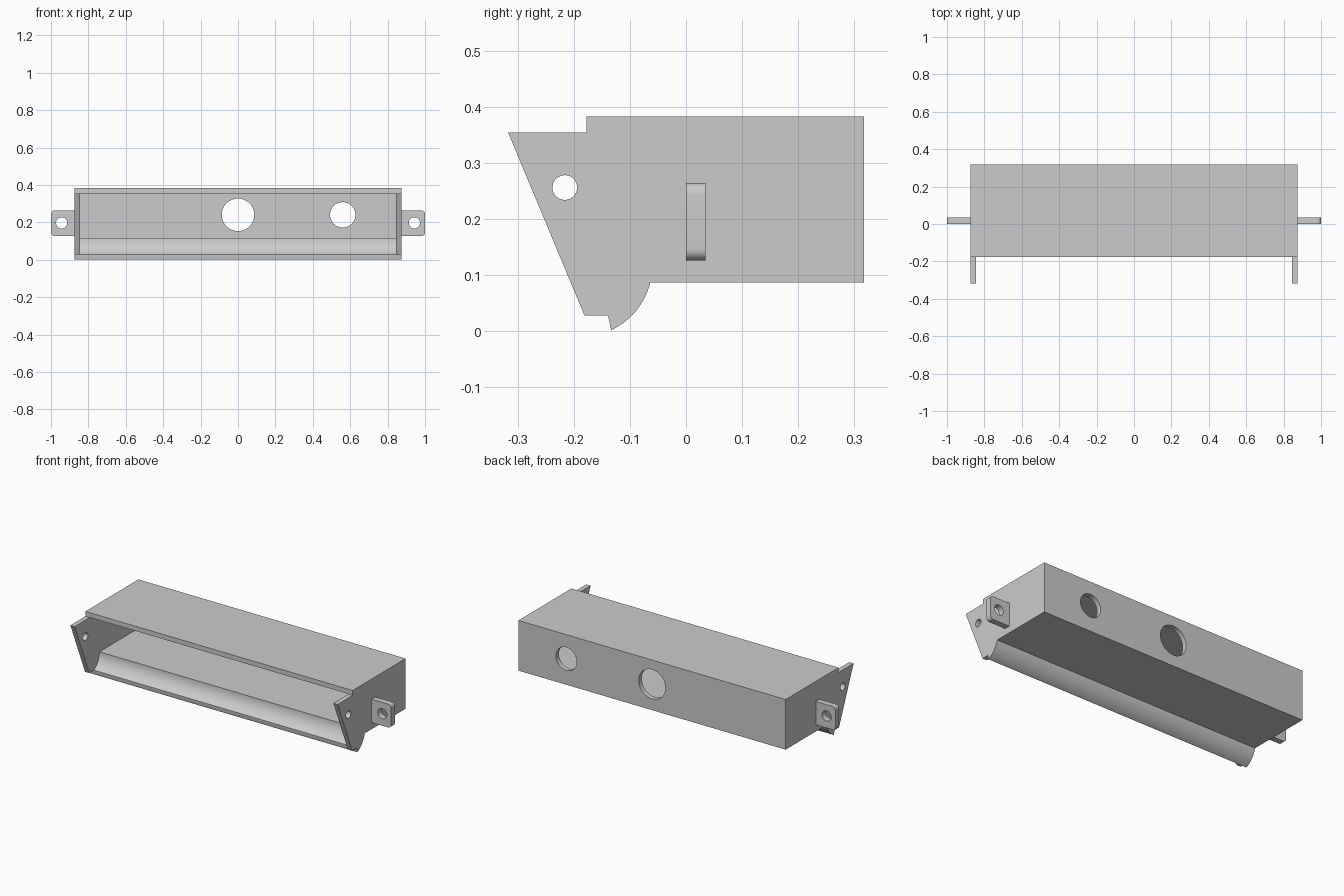
import bpy, bmesh
from math import sin, cos, radians, pi
from mathutils import Vector

cube = bpy.data.objects.get("Cube")
if cube:
    bpy.data.objects.remove(cube)

grey = bpy.data.materials.new("plain grey")
grey.use_nodes = True
grey.diffuse_color = (0.6, 0.6, 0.6, 1)
grey.node_tree.nodes["Principled BSDF"].inputs["Base Color"].default_value = (0.6, 0.6, 0.6, 1)


def arc(cx, cy, r, start, end, steps=16):
    """Points on an arc, angles in degrees."""
    angles = [radians(start + (end - start) * i / steps) for i in range(steps + 1)]
    return [(cx + r * cos(a), cy + r * sin(a)) for a in angles]


def circle(cx, cy, r, sides=48):
    return arc(cx, cy, r, 0, 360, sides)[:-1]


def prism(name, profile, axis, lo, hi):
    """Extrude a profile along x (points are y, z) or along y (points are x, z)."""
    def place(p, d):
        return Vector((d, p[0], p[1])) if axis == "x" else Vector((p[0], d, p[1]))
    bm = bmesh.new()
    face = bm.faces.new([bm.verts.new(place(p, lo)) for p in profile])
    moved = bmesh.ops.extrude_face_region(bm, geom=[face])["geom"]
    shift = place((0, 0), hi - lo)
    bmesh.ops.translate(bm, vec=shift, verts=[v for v in moved if isinstance(v, bmesh.types.BMVert)])
    bmesh.ops.recalc_face_normals(bm, faces=bm.faces)
    mesh = bpy.data.meshes.new(name)
    bm.to_mesh(mesh)
    bm.free()
    mesh.materials.append(grey)
    obj = bpy.data.objects.new(name, mesh)
    bpy.context.collection.objects.link(obj)
    return obj


def cut(obj, cutters):
    """Subtract the cutters, apply, remove them and shade by angle."""
    for c in cutters:
        c.hide_render = True
        mod = obj.modifiers.new("cut", "BOOLEAN")
        mod.operation = "DIFFERENCE"
        mod.solver = "EXACT"
        mod.object = c
    graph = bpy.context.evaluated_depsgraph_get()
    mesh = bpy.data.meshes.new_from_object(obj.evaluated_get(graph))
    obj.modifiers.clear()
    obj.data = mesh
    for c in cutters:
        bpy.data.objects.remove(c)
    bpy.ops.object.select_all(action="DESELECT")
    obj.select_set(True)
    bpy.context.view_layer.objects.active = obj
    bpy.ops.object.shade_smooth_by_angle(angle=radians(30))


WIDTH, INNER = 0.873, 0.845
LIP = (-0.187, 0.117)   # centre of the curved lip

# Housing: side outline with slanted cheeks and a curved lower lip
outline = [(-0.317, 0.354), (-0.177, 0.354), (-0.177, 0.383), (0.317, 0.383), (0.317, 0.087)]
outline += arc(*LIP, 0.127, -13.7, -65)
outline += [(-0.139, 0.028), (-0.181, 0.028)]
housing = prism("housing", outline, "x", -WIDTH, WIDTH)

# Open-fronted cavity following the lip
hollow = [(-0.4, 0.355), (0.289, 0.355), (0.289, 0.117)]
hollow += arc(*LIP, 0.101, 0, -61)
hollow += [(-0.139, 0.015), (-0.4, 0.015)]
cutters = [
    prism("cavity_cutter", hollow, "x", -INNER, INNER),
    prism("cheek_hole_cutter", circle(-0.216, 0.256, 0.022), "x", -1, 1),
    prism("large_back_hole_cutter", circle(0, 0.24, 0.087), "y", 0.2, 0.4),
    prism("small_back_hole_cutter", circle(0.56, 0.24, 0.068), "y", 0.2, 0.4),
]
cut(housing, cutters)

# Mounting ears with rounded outer corners and a screw hole
for name, side in (("left", 1), ("right", -1)):
    r, low, high = 0.02, 0.126, 0.264
    tab = [(0.87, low)] + arc(1 - r, low + r, r, -90, 0, 8)
    tab += arc(1 - r, high - r, r, 0, 90, 8) + [(0.87, high)]
    ear = prism(name + "_mounting_ear", [(side * x, z) for x, z in tab], "y", 0, 0.035)
    cut(ear, [prism("ear_hole_cutter", circle(side * 0.943, 0.197, 0.03), "y", -0.1, 0.1)])
